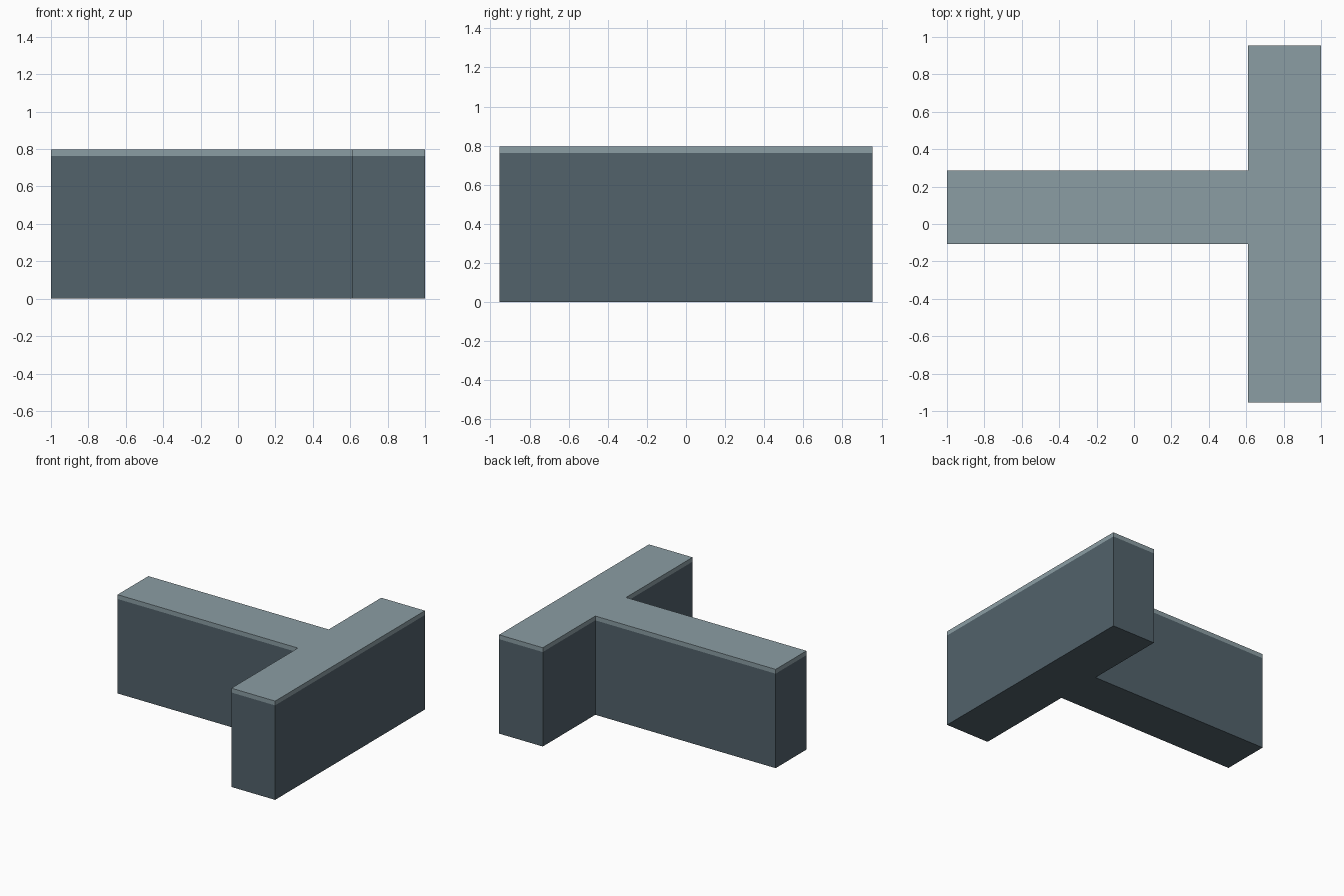
import bpy
import bmesh

if "Cube" in bpy.data.objects:
    bpy.data.objects.remove(bpy.data.objects["Cube"])

# T-shaped plan: stem running along x, crossbar on the right
X0, X1, X2 = -1.0, 0.61, 1.0
Y_BAR, Y_LOW, Y_HIGH = 0.955, -0.107, 0.285
PLAN = [(X0, Y_LOW), (X1, Y_LOW), (X1, -Y_BAR), (X2, -Y_BAR),
        (X2, Y_BAR), (X1, Y_BAR), (X1, Y_HIGH), (X0, Y_HIGH)]


def material(name, color):
    mat = bpy.data.materials.new(name)
    mat.diffuse_color = (*color, 1)
    mat.use_nodes = True
    mat.node_tree.nodes["Principled BSDF"].inputs["Base Color"].default_value = mat.diffuse_color
    return mat


def extruded_plan(name, z0, z1, mat):
    """Extrude the T plan between two heights."""
    bm = bmesh.new()
    face = bm.faces.new([bm.verts.new((x, y, z0)) for x, y in PLAN])
    ext = bmesh.ops.extrude_face_region(bm, geom=[face], use_keep_orig=True)
    top = [v for v in ext["geom"] if isinstance(v, bmesh.types.BMVert)]
    bmesh.ops.translate(bm, verts=top, vec=(0, 0, z1 - z0))
    bmesh.ops.recalc_face_normals(bm, faces=bm.faces)
    mesh = bpy.data.meshes.new(name)
    bm.to_mesh(mesh)
    bm.free()
    mesh.materials.append(mat)
    obj = bpy.data.objects.new(name, mesh)
    bpy.context.collection.objects.link(obj)
    return obj


# Dark wall body and its thin lighter cap
extruded_plan("wall_body", 0.0, 0.762, material("dark_slate", (0.084, 0.122, 0.147)))
extruded_plan("wall_cap", 0.762, 0.797, material("light_slate", (0.258, 0.337, 0.371)))
